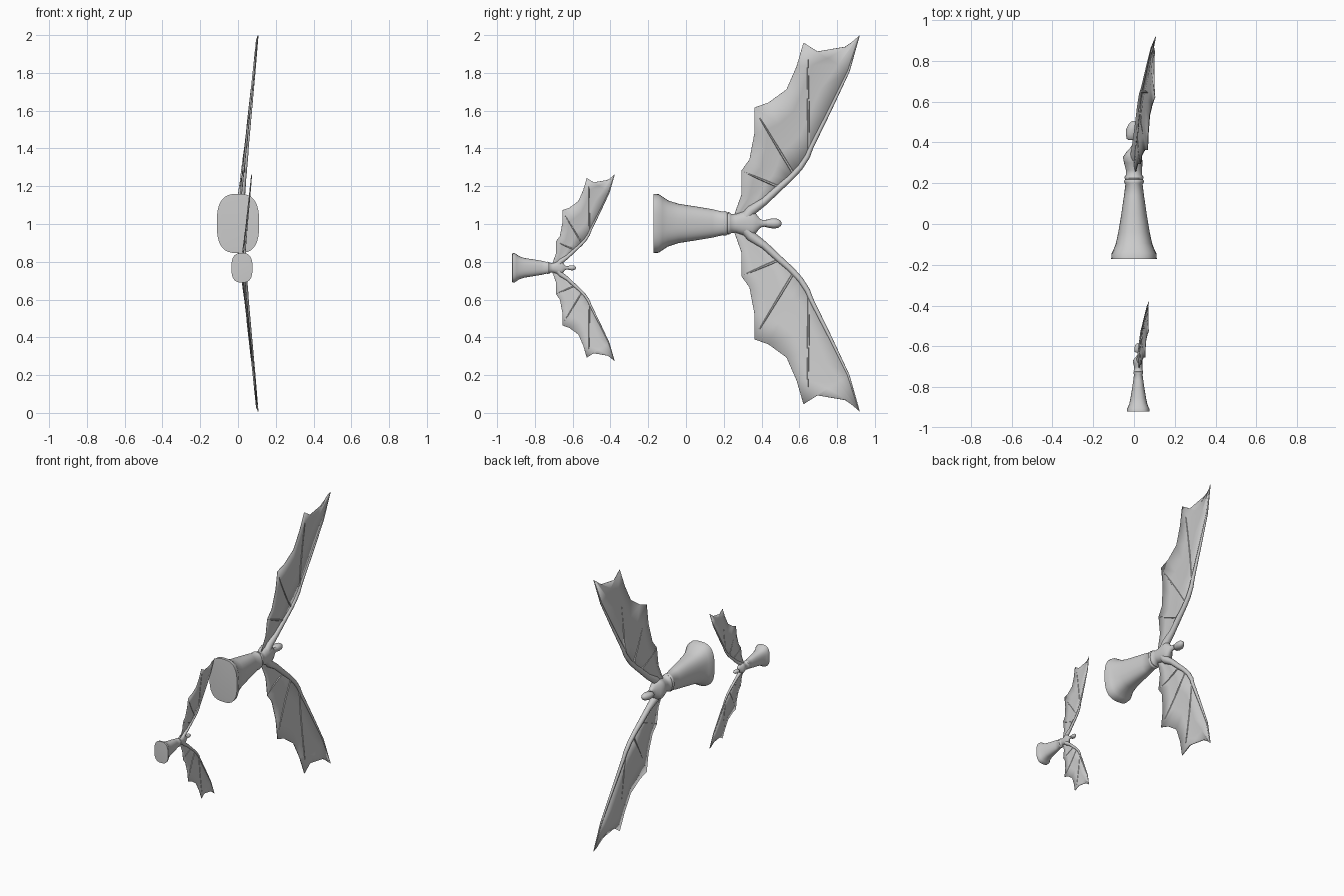
import bpy, bmesh, math
from mathutils import Vector

if "Cube" in bpy.data.objects:
    bpy.data.objects.remove(bpy.data.objects["Cube"])

grey = bpy.data.materials.new("stone grey")
grey.diffuse_color = (0.6, 0.6, 0.6, 1)
grey.use_nodes = True
grey.node_tree.nodes["Principled BSDF"].inputs["Base Color"].default_value = grey.diffuse_color

# Coordinates are relative to the middle of the skirt hem
PIVOT = Vector((0, -0.172, 1.003))

# Body sections along y: y, centre x, half width x, half height z, squareness
BODY = [
    (-0.172, 0, 0.100, 0.145, 2.8), (-0.171, 0, 0.112, 0.157, 2.8),
    (-0.145, 0, 0.110, 0.155, 2.8), (-0.125, 0, 0.100, 0.142, 2.7),
    (-0.095, 0, 0.089, 0.122, 2.6), (-0.04, 0, 0.077, 0.104, 2.5),
    (0.05, 0, 0.062, 0.090, 2.4), (0.14, 0, 0.049, 0.075, 2.3),
    (0.195, 0, 0.042, 0.062, 2.2), (0.203, 0, 0.048, 0.065, 2.2),
    (0.214, 0, 0.048, 0.064, 2.2), (0.219, 0, 0.043, 0.057, 2.2),
    (0.225, 0, 0.047, 0.060, 2.2), (0.234, 0, 0.045, 0.056, 2.2),
    (0.240, 0, 0.040, 0.050, 2.2), (0.265, 0, 0.040, 0.050, 2.2),
    (0.300, -0.004, 0.045, 0.062, 2.3), (0.328, -0.007, 0.047, 0.070, 2.4),
    (0.350, 0.000, 0.040, 0.070, 2.3), (0.372, 0.008, 0.028, 0.050, 2.1),
    (0.390, 0.010, 0.018, 0.026, 2), (0.405, 0.008, 0.015, 0.018, 2),
    (0.430, 0.004, 0.015, 0.017, 2),
]
HEAD = [
    (0.412, -0.016, 0.012, 0.010, 2), (0.418, -0.012, 0.024, 0.018, 2.2),
    (0.440, -0.011, 0.029, 0.024, 2.2), (0.465, -0.008, 0.030, 0.027, 2.1),
    (0.487, -0.004, 0.024, 0.024, 2), (0.500, -0.002, 0.015, 0.015, 2),
    (0.506, -0.002, 0.005, 0.005, 2),
]
# Wing: leading edge and trailing edge points (y, z), tip to root
LEAD = [(0.918, 1.997), (0.86, 1.807), (0.76, 1.60), (0.662, 1.405), (0.643, 1.358),
        (0.605, 1.30), (0.57, 1.262), (0.545, 1.237), (0.52, 1.215), (0.495, 1.193),
        (0.415, 1.119), (0.345, 1.071), (0.33, 1.03)]
TRAIL = [(0.849, 1.939), (0.696, 1.913), (0.622, 1.96), (0.585, 1.833), (0.532, 1.712),
         (0.437, 1.643), (0.362, 1.616), (0.362, 1.479), (0.336, 1.341), (0.294, 1.283),
         (0.294, 1.156), (0.262, 1.066), (0.25, 1.03)]
RIBS = [((0.650, 1.37), (0.645, 1.87)), ((0.570, 1.265), (0.389, 1.563)),
        ((0.495, 1.195), (0.296, 1.28))]


def wing_point(p, lift=0.0):
    """The wings sweep backwards (+x) with their span."""
    y, z = p
    return Vector((0.003 + 0.104 * (z - 1.003) + lift, y, z)) - PIVOT


def finish(name, bm, place, smooth):
    bmesh.ops.recalc_face_normals(bm, faces=bm.faces)
    me = bpy.data.meshes.new(name)
    bm.to_mesh(me)
    bm.free()
    ob = bpy.data.objects.new(name, me)
    bpy.context.collection.objects.link(ob)
    me.materials.append(grey)
    ob.location, s = place
    ob.scale = (s, s, s)
    if smooth:
        bpy.ops.object.select_all(action='DESELECT')
        ob.select_set(True)
        bpy.context.view_layer.objects.active = ob
        bpy.ops.object.shade_smooth_by_angle(angle=math.radians(50))
    return ob


def bridge(bm, rings):
    n = len(rings[0])
    for a, b in zip(rings, rings[1:]):
        for i in range(n):
            bm.faces.new((a[i], a[(i + 1) % n], b[(i + 1) % n], b[i]))
    bm.faces.new(rings[0])
    bm.faces.new(rings[-1])


def loft(name, sections, place, n=36):
    bm = bmesh.new()
    rings = []
    for y, xc, hx, hz, e in sections:
        ring = []
        for i in range(n):
            a = math.tau * i / n
            c, s = math.cos(a), math.sin(a)
            px = math.copysign(abs(c) ** (2 / e), c) * hx
            pz = math.copysign(abs(s) ** (2 / e), s) * hz
            ring.append(bm.verts.new(Vector((xc + px, y, 1.003 + pz)) - PIVOT))
        rings.append(ring)
    bridge(bm, rings)
    return finish(name, bm, place, True)


def tube(bm, points, radii, side, n=8):
    """Round tapering rod through wing points."""
    rings = []
    for k, p in enumerate(points):
        d = (points[min(k + 1, len(points) - 1)] - points[max(k - 1, 0)]).normalized()
        u = d.cross(Vector((1, 0, 0))).normalized()
        v = d.cross(u)
        ring = []
        for i in range(n):
            a = math.tau * i / n
            q = p + (u * math.cos(a) + v * math.sin(a)) * radii[k]
            ring.append(bm.verts.new((q.x, q.y, q.z * side)))
        rings.append(ring)
    bridge(bm, rings)


def wing(label, side, place):
    # Thin membrane
    bm = bmesh.new()
    rows = []
    for a, b in zip(LEAD, TRAIL):
        pa, pb = wing_point(a), wing_point(b)
        row = []
        for t in (0, 0.33, 0.67, 1):
            q = pa.lerp(pb, t)
            q.x -= 0.008 * math.sin(math.pi * t)
            row.append(bm.verts.new((q.x, q.y, q.z * side)))
        rows.append(row)
    for a, b in zip(rows, rows[1:]):
        for i in range(3):
            bm.faces.new((a[i], a[i + 1], b[i + 1], b[i]))
    ob = finish(label + "_wing_membrane", bm, place, True)
    mod = ob.modifiers.new("thickness", 'SOLIDIFY')
    mod.thickness, mod.offset = 0.004, 0

    # Arm along the leading edge, running into the shoulder
    bm = bmesh.new()
    path = LEAD[:-1] + [(0.318, 1.035)]
    radii = [0.002, 0.006, 0.009, 0.012, 0.014, 0.015, 0.016, 0.016, 0.017, 0.018,
             0.020, 0.027, 0.030]
    tube(bm, [wing_point(p) for p in path], radii, side, 12)
    finish(label + "_wing_arm", bm, place, True)

    # Finger bones
    bm = bmesh.new()
    for a, b in RIBS:
        pts = [wing_point(a).lerp(wing_point(b), t) for t in (0, 0.33, 0.67, 1)]
        for p, t in zip(pts, (0, 0.33, 0.67, 1)):
            p.x -= 0.006 * math.sin(math.pi * (0.1 + 0.8 * t))
        tube(bm, pts, [0.008, 0.007, 0.005, 0.003], side, 6)
    finish(label + "_wing_bones", bm, place, True)


# Large figure and its half-size companion
for size, place in (("large", (PIVOT, 1.0)),
                    ("small", (Vector((0.021, -0.92, 0.768)), 0.497))):
    loft(size + "_gown_and_torso", BODY, place)
    loft(size + "_head", HEAD, place, 20)
    for label, side in (("upper", 1), ("lower", -1)):
        wing(size + "_" + label, side, place)
